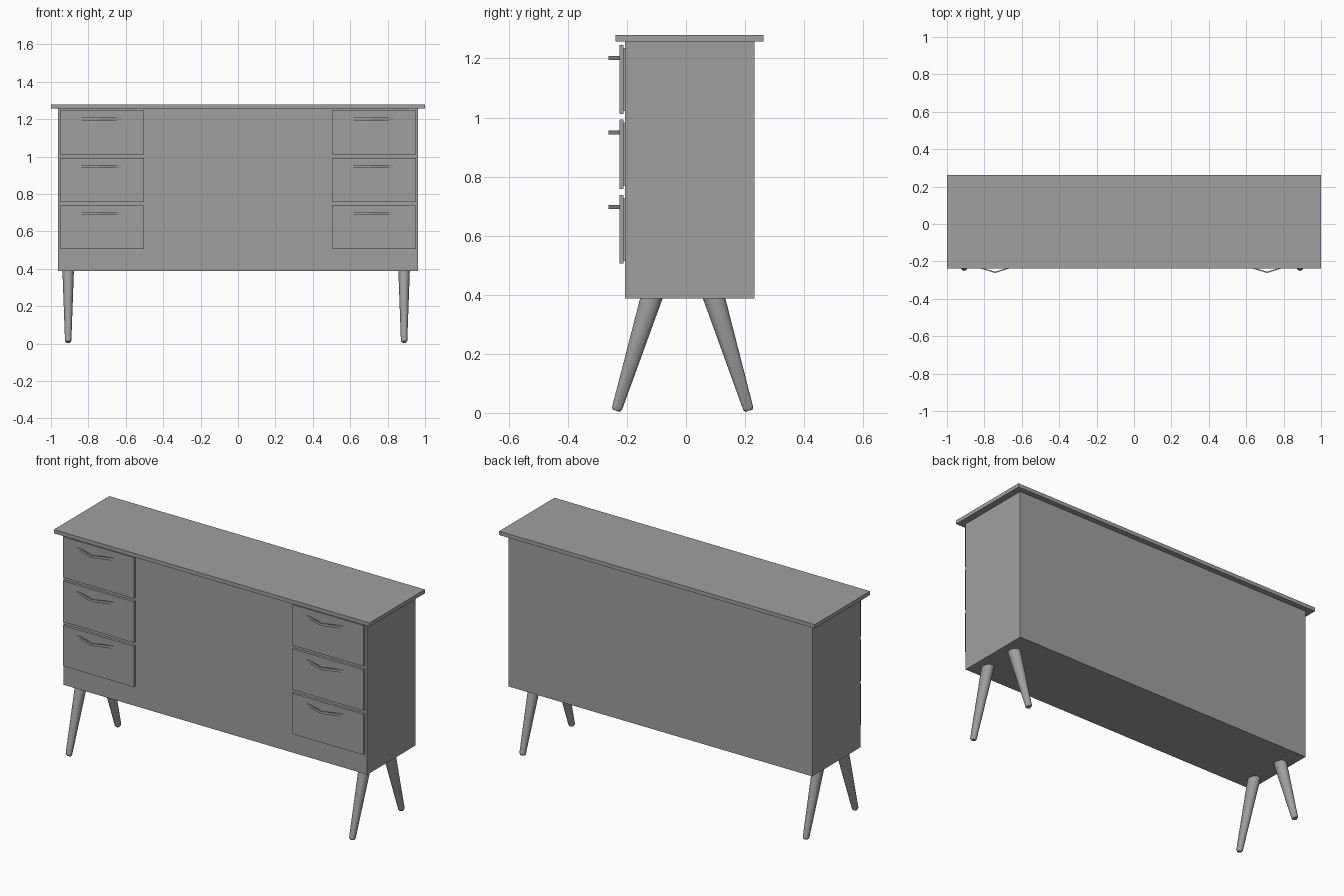
import bpy, bmesh
from mathutils import Vector

cube = bpy.data.objects.get("Cube")
if cube:
    bpy.data.objects.remove(cube, do_unlink=True)

# One plain grey finish
grey = bpy.data.materials.new("plain_grey")
grey.use_nodes = True
colour = (0.35, 0.35, 0.35, 1)
grey.diffuse_color = colour
grey.node_tree.nodes["Principled BSDF"].inputs["Base Color"].default_value = colour


def finish(name, bm):
    bmesh.ops.recalc_face_normals(bm, faces=bm.faces)
    mesh = bpy.data.meshes.new(name)
    bm.to_mesh(mesh)
    bm.free()
    mesh.materials.append(grey)
    obj = bpy.data.objects.new(name, mesh)
    bpy.context.collection.objects.link(obj)
    return obj


def box(name, low, high):
    low, high = Vector(low), Vector(high)
    bm = bmesh.new()
    bmesh.ops.create_cube(bm, size=1)
    for v in bm.verts:
        v.co = (low + high) / 2 + v.co * (high - low)
    return finish(name, bm)


def handle(name, x, z):
    # Thin V-shaped strip pointing forward
    half, height, thick = 0.122, 0.014, 0.007
    outline = [(-half, -0.224), (0, -0.262), (half, -0.224),
               (half - 0.02, -0.224), (0, -0.262 + thick), (-half + 0.02, -0.224)]
    bm = bmesh.new()
    verts = [bm.verts.new((x + px, py, z - height / 2)) for px, py in outline]
    # Two quads meet at the centre so each arm stays convex
    faces = [bm.faces.new([verts[i] for i in ids]) for ids in ((0, 1, 4, 5), (1, 2, 3, 4))]
    new = bmesh.ops.extrude_face_region(bm, geom=faces)["geom"]
    bmesh.ops.translate(bm, vec=(0, 0, height),
                        verts=[g for g in new if isinstance(g, bmesh.types.BMVert)])
    return finish(name, bm)


def leg(name, top, foot):
    # Tapered round leg with a softened foot, splayed along y
    top, foot = Vector(top), Vector(foot)
    axis = (foot - top).normalized()
    side = Vector((1, 0, 0))
    depth = axis.cross(side)
    length = (foot - top).length
    rings = [(0, 0.031, 0.037), (length - 0.008, 0.017, 0.0175), (length, 0.012, 0.012)]
    bm = bmesh.new()
    loops = []
    for dist, rx, ry in rings:
        circle = bmesh.ops.create_circle(bm, segments=24, radius=1)["verts"]
        for v in circle:
            v.co = top + axis * dist + side * v.co.x * rx + depth * v.co.y * ry
        loops.append(circle)
    for a, b in zip(loops, loops[1:]):
        for i in range(len(a)):
            j = (i + 1) % len(a)
            bm.faces.new((a[i], a[j], b[j], b[i]))
    bm.faces.new(loops[0])
    bm.faces.new(loops[-1])
    obj = finish(name, bm)
    bpy.ops.object.select_all(action="DESELECT")
    obj.select_set(True)
    bpy.context.view_layer.objects.active = obj
    bpy.ops.object.shade_smooth_by_angle()
    return obj


# Cabinet and overhanging top
box("cabinet_body", (-0.963, -0.206, 0.388), (0.963, 0.232, 1.258))
box("table_top", (-1, -0.238, 1.257), (1, 0.263, 1.279))

# Two stacks of three drawers
for label, centre in (("right", -0.727), ("left", 0.727)):
    for row, (low, high) in enumerate(((0.505, 0.738), (0.758, 0.993), (1.012, 1.246))):
        tag = f"{label}_{row + 1}"
        box("drawer_front_" + tag, (centre - 0.225, -0.225, low), (centre + 0.225, -0.211, high))
        box("drawer_back_" + tag, (centre - 0.215, -0.211, low + 0.01),
            (centre + 0.215, -0.2, high - 0.01))
        handle("handle_" + tag, centre - 0.016, 0.697 + row * 0.252)

# Four splayed legs, tops hidden inside the cabinet
for label, x in (("right", -0.908), ("left", 0.888)):
    leg("front_leg_" + label, (x, -0.114, 0.4), (x, -0.236, 0.007))
    leg("back_leg_" + label, (x, 0.092, 0.4), (x, 0.213, 0.007))
